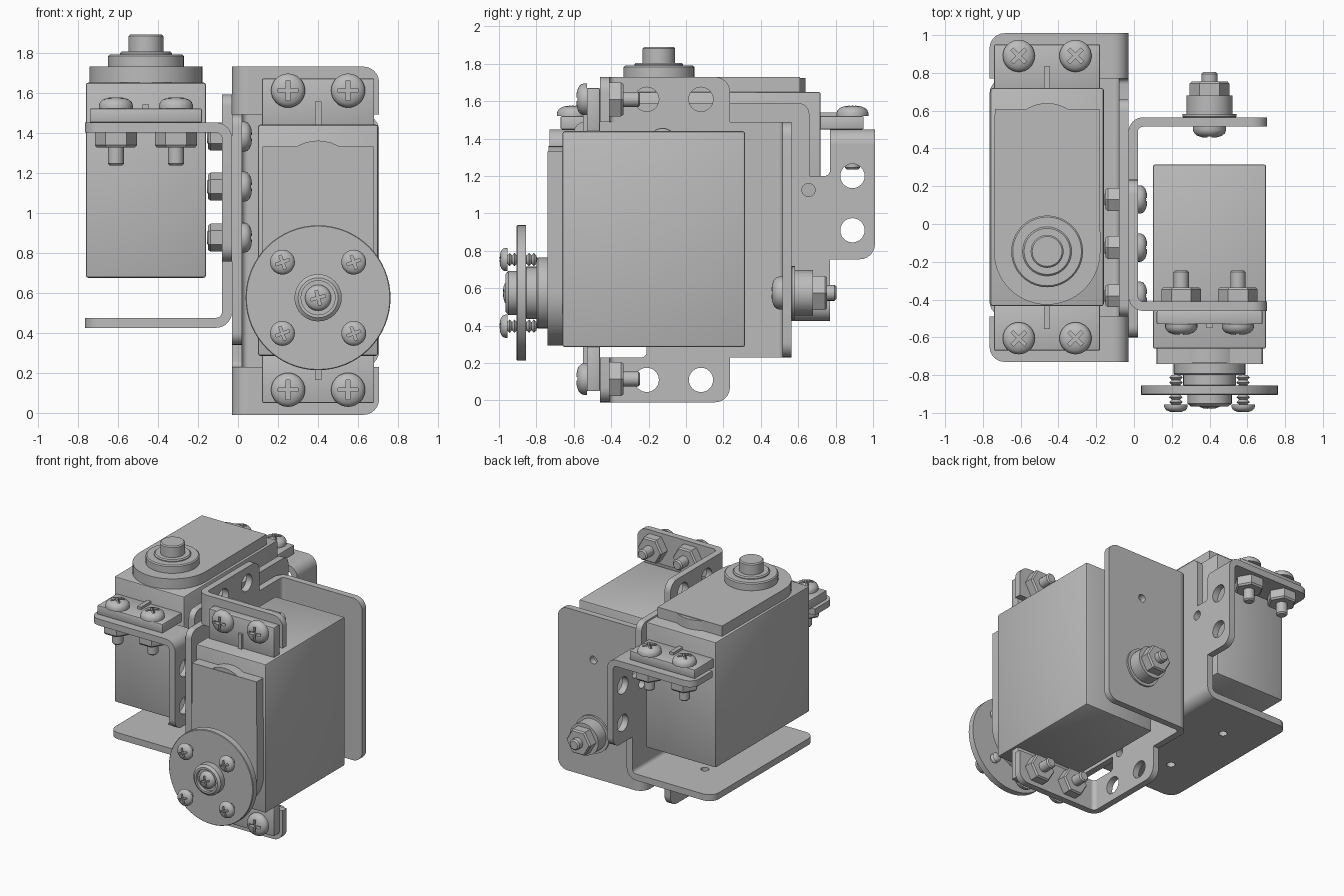
import bpy, bmesh
from math import pi, sin, cos, radians
from mathutils import Matrix, Vector

cube = bpy.data.objects.get("Cube")
if cube:
    bpy.data.objects.remove(cube)

gray = bpy.data.materials.new("plain gray")
gray.use_nodes = True
gray.diffuse_color = (0.5, 0.5, 0.5, 1)
gray.node_tree.nodes["Principled BSDF"].inputs["Base Color"].default_value = (0.5, 0.5, 0.5, 1)

T = Matrix.Translation


def place(name, mesh, frame):
    if not mesh.materials:
        mesh.materials.append(gray)
    mesh.shade_smooth()
    mesh.set_sharp_from_angle(angle=radians(30))
    ob = bpy.data.objects.new(name, mesh)
    ob.matrix_world = frame
    bpy.context.collection.objects.link(ob)
    return ob


def finish(name, bm, frame):
    bmesh.ops.remove_doubles(bm, verts=bm.verts, dist=0.0001)
    bmesh.ops.recalc_face_normals(bm, faces=bm.faces)
    mesh = bpy.data.meshes.new(name)
    bm.to_mesh(mesh)
    bm.free()
    return place(name, mesh, frame)


def evaluated(ob):
    deps = bpy.context.evaluated_depsgraph_get()
    deps.update()
    return bpy.data.meshes.new_from_object(ob.evaluated_get(deps))


def box(name, lo, hi, frame, bevel=0.0):
    bm = bmesh.new()
    bmesh.ops.create_cube(bm, size=1)
    lo, hi = Vector(lo), Vector(hi)
    bmesh.ops.scale(bm, vec=hi - lo, verts=bm.verts)
    bmesh.ops.translate(bm, vec=(lo + hi) / 2, verts=bm.verts)
    if bevel:
        bmesh.ops.bevel(bm, geom=bm.edges[:], offset=bevel, segments=2, profile=0.5, affect='EDGES')
    return finish(name, bm, frame)


def lathe(name, profile, frame, steps=32):
    bm = bmesh.new()
    vs = [bm.verts.new((r, 0, z)) for r, z in profile]
    es = [bm.edges.new(pair) for pair in zip(vs, vs[1:])]
    bmesh.ops.spin(bm, geom=vs + es, axis=(0, 0, 1), cent=(0, 0, 0), angle=2 * pi, steps=steps)
    return finish(name, bm, frame)


def disc(name, r, z0, z1, frame, chamfer=0.008, steps=40):
    return lathe(name, [(0, z0), (r, z0), (r, z1 - chamfer), (r - chamfer, z1), (0, z1)], frame, steps)


def arc(cx, cy, r, a0, a1, n=10):
    return [(cx + r * cos(radians(a0 + (a1 - a0) * i / n)),
             cy + r * sin(radians(a0 + (a1 - a0) * i / n))) for i in range(n + 1)]


def hole(x, y, r):
    return arc(x, y, r, 0, 345, 23)


def rounded(points):
    """Outline with a fillet radius at each right-angled corner."""
    out = []
    for i, (x, y, r) in enumerate(points):
        p = Vector((x, y))
        if not r:
            out.append(p)
            continue
        a = p + (Vector(points[i - 1][:2]) - p).normalized() * r
        b = p + (Vector(points[(i + 1) % len(points)][:2]) - p).normalized() * r
        c = a + b - p
        out += [c + (a - c) * cos(k * pi / 12) + (b - c) * sin(k * pi / 12) for k in range(7)]
    return out


def plate(name, outlines, z0, z1, frame):
    """Flat sheet: first outline is the edge, the others are holes."""
    cu = bpy.data.curves.new(name, 'CURVE')
    cu.dimensions = '2D'
    cu.fill_mode = 'BOTH'
    cu.extrude = (z1 - z0) / 2
    for pts in outlines:
        sp = cu.splines.new('POLY')
        sp.points.add(len(pts) - 1)
        for q, p in zip(sp.points, pts):
            q.co = (p[0], p[1], 0, 1)
        sp.use_cyclic_u = True
    tmp = bpy.data.objects.new(name, cu)
    bpy.context.collection.objects.link(tmp)
    mesh = evaluated(tmp)
    bpy.data.objects.remove(tmp)
    bm = bmesh.new()
    bm.from_mesh(mesh)
    bmesh.ops.translate(bm, vec=(0, 0, (z0 + z1) / 2), verts=bm.verts)
    return finish(name, bm, frame)


# Shared screw head with a cross recess, unit radius
head = lathe("head", [(0, 0), (1, 0), (1, .2), (.93, .38), (.78, .52), (.5, .63), (0, .68)], T((0, 0, 0)))
cross = []
for k in range(4):
    turn = Matrix.Rotation(k * pi / 2, 2)
    cross += [turn @ Vector(p) for p in ((.58, -.11), (.58, .11), (.11, .11))]
cutter = plate("cutter", [cross], .3, 1, T((0, 0, 0)))
cutter.hide_render = True
mod = head.modifiers.new("recess", 'BOOLEAN')
mod.object = cutter
mod.operation = 'DIFFERENCE'
head_mesh = evaluated(head)
bpy.data.objects.remove(head)
bpy.data.objects.remove(cutter)


def screw(name, frame, head_r, shaft_r, length, nut=None, spin=0):
    place(name + "_head", head_mesh, frame @ Matrix.Rotation(radians(spin), 4, 'Z') @ Matrix.Scale(head_r, 4))
    disc(name + "_shaft", shaft_r, 0, length, frame @ Matrix.Rotation(pi, 4, 'X'), .01, 20)
    if nut:
        z0, z1, r = nut
        lathe(name + "_nut", [(0, z0), (r - .01, z0), (r, z0 + .012), (r, z1), (0, z1)], frame, 6)


# Motor with mounting tabs, output shaft on local z
def motor(side, frame, spin):
    n = side + "_motor_"
    box(n + "body", (-.3, -.29, -.315), (.3, .865, .66), frame, .012)
    edge = arc(0, 0, .282, 180, 360, 28) + [(.277, .755), (-.277, .755)]
    plate(n + "cover", [edge], .65, .74, frame)
    disc(n + "cover_arc", .21, .65, .735, frame @ T((0, .575, 0)), 0)
    disc(n + "boss", .19, .73, .80, frame)
    disc(n + "collar", .13, .79, .815, frame)
    disc(n + "shaft", .087, .80, .90, frame)
    for end, lo, hi, at in (("near", -.525, -.28, -.46), ("far", .855, 1.095, 1.035)):
        box(n + end + "_tab", (-.28, lo, .46), (.28, hi, .53), frame, .006)
        mid = (-.41, -.28) if end == "near" else (.85, .98)
        box(n + end + "_rib", (-.016, mid[0], .52), (.016, mid[1], .55), frame)
        for x in (-.15, .15):
            screw(n + end + "_screw", frame @ T((x, at, .53)), .085, .04, .285, (-.195, -.12, .105), spin)


# Bent sheet bracket around a motor: side plate, two front flanges, back plate
def bracket(side, frame):
    n = side + "_bracket_"
    upright = Matrix(((0, 0, 1, 0), (1, 0, 0, 0), (0, 1, 0, 0), (0, 0, 0, 1)))
    edge = rounded([(-.63, -.485, 0), (.63, -.485, 0), (.63, -.235, 0), (.87, -.235, .08),
                    (.87, .38, 0), (.63, .38, 0), (.63, .21, .03), (.52, .21, 0),
                    (.52, .60, .06), (-.63, .60, .06), (-.63, .38, 0),
                    (-.87, .38, 0), (-.87, -.235, .08), (-.63, -.235, 0)])
    holes = [hole(w, v, .065) for w in (-.75, .75) for v in (.21, -.08)]
    holes += [hole(w, v, .035) for w, v in ((.515, .135), (.265, .39), (.265, -.115))]
    plate(n + "side", [edge] + holes, .38, .43, frame @ upright)
    across = frame @ Matrix.Rotation(pi / 2, 4, 'X')

    def bend(name, v, a0, w0, w1):
        ring = arc(.35, v, .08, a0, a0 + 90) + arc(.35, v, .03, a0 + 90, a0)
        plate(name, [ring], w0, w1, across)

    for s in (-1, 1):
        flange = rounded([(.35, s * .63, 0), (.35, s * .87, 0), (-.305, s * .87, .08), (-.305, s * .63, 0)])
        plate(n + "flange", [flange], .41, .46, frame)
        bend(n + "flange_bend", .38, 0, min(s * .63, s * .87), max(s * .63, s * .87))
    back = rounded([(.35, -.63, 0), (.35, .63, 0), (-.305, .63, .08), (-.305, -.63, .08)])
    plate(n + "back", [back] + [hole(0, w, .03) for w in (-.285, .285)], -.565, -.515, frame)
    bend(n + "back_bend", -.485, -90, -.63, .63)


tip = Matrix.Rotation(pi / 2, 4, 'X')
right_frame = T((-.46, -.145, .99))
left_frame = T((.4, 0, .575)) @ tip
motor("right", right_frame, 45)
motor("left", left_frame, 0)
bracket("right", T((-.46, .14, .99)))
bracket("left", T((.4, 0, .86)) @ tip @ Matrix.Rotation(pi, 4, 'Z'))

# Bolts joining the two side plates
for y, z in ((-.125, 1.38), (-.125, .875), (.13, 1.13), (-.38, 1.13)):
    screw("joint_bolt", T((.02, y, z)) @ Matrix.Rotation(pi / 2, 4, 'Y'), .075, .04, .175, (-.17, -.10, .07))

# Round horn on the front shaft
disc("horn_disc", .362, .855, .905, left_frame, .004, 64)
disc("horn_hub", .14, .80, .86, left_frame)
lathe("horn_cap", [(0, .90), (.118, .90), (.118, .95), (.10, .965), (.085, .965), (.085, .94), (0, .94)], left_frame)
screw("horn_center_screw", left_frame @ T((0, 0, .935)), .065, .03, .1, None, 15)
thread = [(0, -.16)]
for i in range(6):
    thread += [(.022, -.155 + i * .026), (.036, -.142 + i * .026)]
thread += [(.022, 0), (0, 0)]
for x in (-.178, .178):
    for u in (-.178, .178):
        spot = left_frame @ T((x, u, .955))
        screw("horn_screw", spot, .062, .022, .15, None, 20)
        lathe("horn_screw_thread", thread, spot, 20)

# Rear pivot opposite the horn
pivot = left_frame @ T((0, 0, -.515))
screw("pivot_bolt", pivot, .088, .042, .29, (-.24, -.16, .105))
disc("pivot_washer", .143, -.067, -.045, pivot)
disc("pivot_bushing", .122, -.165, -.06, pivot)
